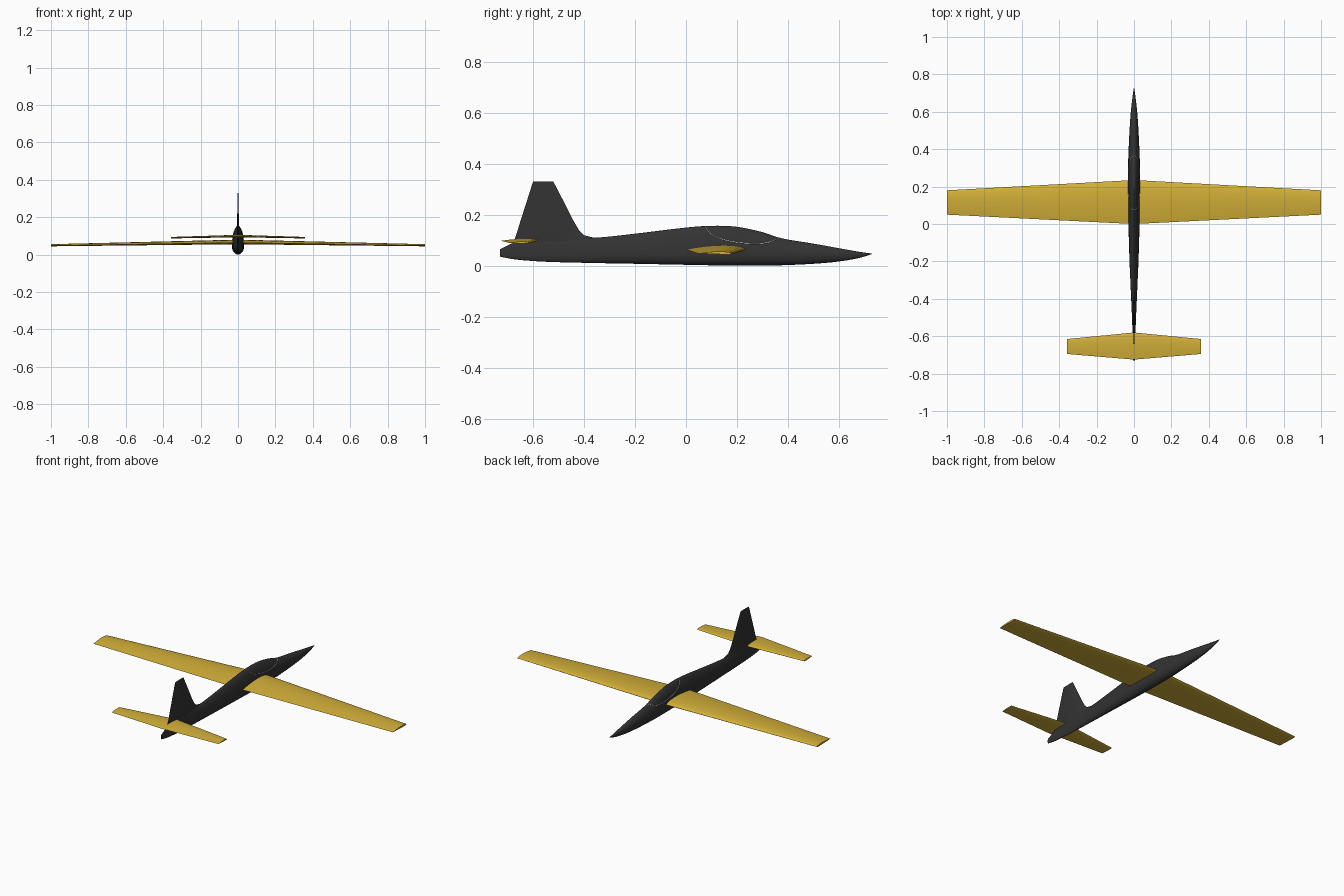
import bpy
import bmesh
from math import sin, cos, asin, pi, radians

if "Cube" in bpy.data.objects:
    bpy.data.objects.remove(bpy.data.objects["Cube"], do_unlink=True)


def make_material(name, colour):
    material = bpy.data.materials.new(name)
    material.use_nodes = True
    material.diffuse_color = (*colour, 1)
    shader = material.node_tree.nodes["Principled BSDF"]
    shader.inputs["Base Color"].default_value = (*colour, 1)
    return material


charcoal = make_material("charcoal", (0.033, 0.033, 0.033))
gold = make_material("gold", (0.65, 0.43, 0.04))
pale_grey = make_material("pale grey", (0.75, 0.75, 0.75))


def loft(name, rings, material, angle=35):
    """Skin a list of equal-length closed rings and cap both ends."""
    bm = bmesh.new()
    loops = [[bm.verts.new(p) for p in ring] for ring in rings]
    count = len(loops[0])
    for a, b in zip(loops, loops[1:]):
        for i in range(count):
            j = (i + 1) % count
            bm.faces.new((a[i], a[j], b[j], b[i]))
    bm.faces.new(loops[0])
    bm.faces.new(loops[-1])
    bmesh.ops.recalc_face_normals(bm, faces=bm.faces)
    mesh = bpy.data.meshes.new(name)
    bm.to_mesh(mesh)
    bm.free()
    mesh.materials.append(material)
    obj = bpy.data.objects.new(name, mesh)
    bpy.context.collection.objects.link(obj)
    bpy.ops.object.select_all(action="DESELECT")
    obj.select_set(True)
    bpy.context.view_layer.objects.active = obj
    bpy.ops.object.shade_smooth_by_angle(angle=radians(angle))
    return obj


def refine(rows, steps):
    """Smoothly interpolate rows of values (first column is the position)."""
    result = []
    for i in range(len(rows) - 1):
        a, b = rows[i], rows[i + 1]
        before, after = rows[max(i - 1, 0)], rows[min(i + 2, len(rows) - 1)]
        span = b[0] - a[0]
        for s in range(steps):
            t = s / steps
            row = [a[0] + span * t]
            for k in range(1, len(a)):
                m0 = (b[k] - before[k]) / (b[0] - before[0]) * span
                m1 = (after[k] - a[k]) / (after[0] - a[0]) * span
                row.append((2*t**3 - 3*t*t + 1) * a[k] + (t**3 - 2*t*t + t) * m0
                           + (3*t*t - 2*t**3) * b[k] + (t**3 - t*t) * m1)
            result.append(row)
    return result + [list(rows[-1])]


# Fuselage: position, top, bottom, half width
WAIST = 0.047
ROUNDING = 1.25
stations = refine([
    (-0.73, 0.065, 0.036, 0.004),
    (-0.67, 0.092, 0.025, 0.006),
    (-0.55, 0.107, 0.016, 0.009),
    (-0.36, 0.110, 0.011, 0.017),
    (-0.2, 0.126, 0.008, 0.024),
    (0, 0.150, 0.004, 0.030),
    (0.1, 0.157, 0.002, 0.032),
    (0.2, 0.153, 0.001, 0.033),
    (0.3, 0.132, 0.001, 0.032),
    (0.37, 0.109, 0.002, 0.030),
    (0.5, 0.087, 0.008, 0.024),
    (0.6, 0.069, 0.017, 0.017),
    (0.68, 0.055, 0.031, 0.008),
    (0.73, 0.048, 0.046, 0.0005),
], 4)


def fuselage_ring(station, sides=32):
    y, top, bottom, width = station
    ring = []
    for i in range(sides):
        t = 2 * pi * i / sides
        c, s = cos(t), sin(t)
        if s > 0:
            x = abs(c) ** ROUNDING * width * (1 if c > 0 else -1)
            ring.append((x, y, WAIST + (top - WAIST) * s))
        else:
            ring.append((c * width, y, WAIST + (WAIST - bottom) * s))
    return ring


loft("fuselage", [fuselage_ring(s) for s in stations], charcoal, 50)


# Flying surfaces
def airfoil(x, front, back, z, thickness, camber, points=10):
    chord = front - back
    upper, lower = [], []
    for i in range(points + 1):
        u = (1 - cos(pi * i / points)) / 2
        half = thickness * (1.48 * u**0.5 - 0.63*u - 1.76*u*u
                            + 1.42 * u**3 - 0.51 * u**4)
        mid = z + camber * 4 * u * (1 - u)
        upper.append((x, front - chord * u, mid + half))
        lower.append((x, front - chord * u, mid - half))
    return upper + lower[-2:0:-1]


def flying_surface(name, half_span, root, tip):
    loft(name, [airfoil(-half_span, *tip), airfoil(0, *root),
                airfoil(half_span, *tip)], gold)


flying_surface("main_wing", 1, (0.235, 0, 0.064, 0.024, 0.005),
               (0.18, 0.05, 0.048, 0.011, 0.003))
flying_surface("tailplane", 0.357, (-0.58, -0.725, 0.098, 0.013, 0.002),
               (-0.615, -0.695, 0.09, 0.008, 0.001))


# Tail fin: height, leading edge, trailing edge, half thickness
def fin_ring(z, front, back, half, points=8):
    right = []
    for i in range(points + 1):
        u = i / points
        right.append((half * sin(pi * u**0.7), front + (back - front) * u, z))
    return right + [(-x, y, h) for x, y, h in right[-2:0:-1]]


loft("tail_fin", [fin_ring(*row) for row in (
    (0.08, -0.33, -0.68, 0.006),
    (0.11, -0.36, -0.67, 0.006),
    (0.12, -0.4, -0.667, 0.006),
    (0.14, -0.42, -0.66, 0.006),
    (0.18, -0.443, -0.648, 0.005),
    (0.22, -0.463, -0.635, 0.004),
    (0.33, -0.52, -0.6, 0.002))], charcoal)


# Canopy seam lying on the fuselage skin
def skin_x(y, z):
    for a, b in zip(stations, stations[1:]):
        if a[0] <= y <= b[0]:
            t = (y - a[0]) / (b[0] - a[0])
            top = a[1] + (b[1] - a[1]) * t
            width = a[3] + (b[3] - a[3]) * t
            s = min((z - WAIST) / (top - WAIST), 1)
            return width * cos(asin(s)) ** ROUNDING
    return 0


seam = refine([(0.075, 0.156), (0.085, 0.138), (0.105, 0.12), (0.14, 0.105),
               (0.2, 0.092), (0.28, 0.087), (0.33, 0.094), (0.367, 0.11)], 5)
left_side = [(skin_x(y, z), y, z) for y, z in seam]
path = left_side + [(-x, y, z) for x, y, z in reversed(left_side)]
curve = bpy.data.curves.new("canopy_seam", "CURVE")
curve.dimensions = "3D"
curve.bevel_depth = 0.0013
curve.bevel_resolution = 1
spline = curve.splines.new("POLY")
spline.points.add(len(path) - 1)
for point, co in zip(spline.points, path):
    point.co = (*co, 1)
spline.use_cyclic_u = True
curve.materials.append(pale_grey)
bpy.context.collection.objects.link(bpy.data.objects.new("canopy_seam", curve))
